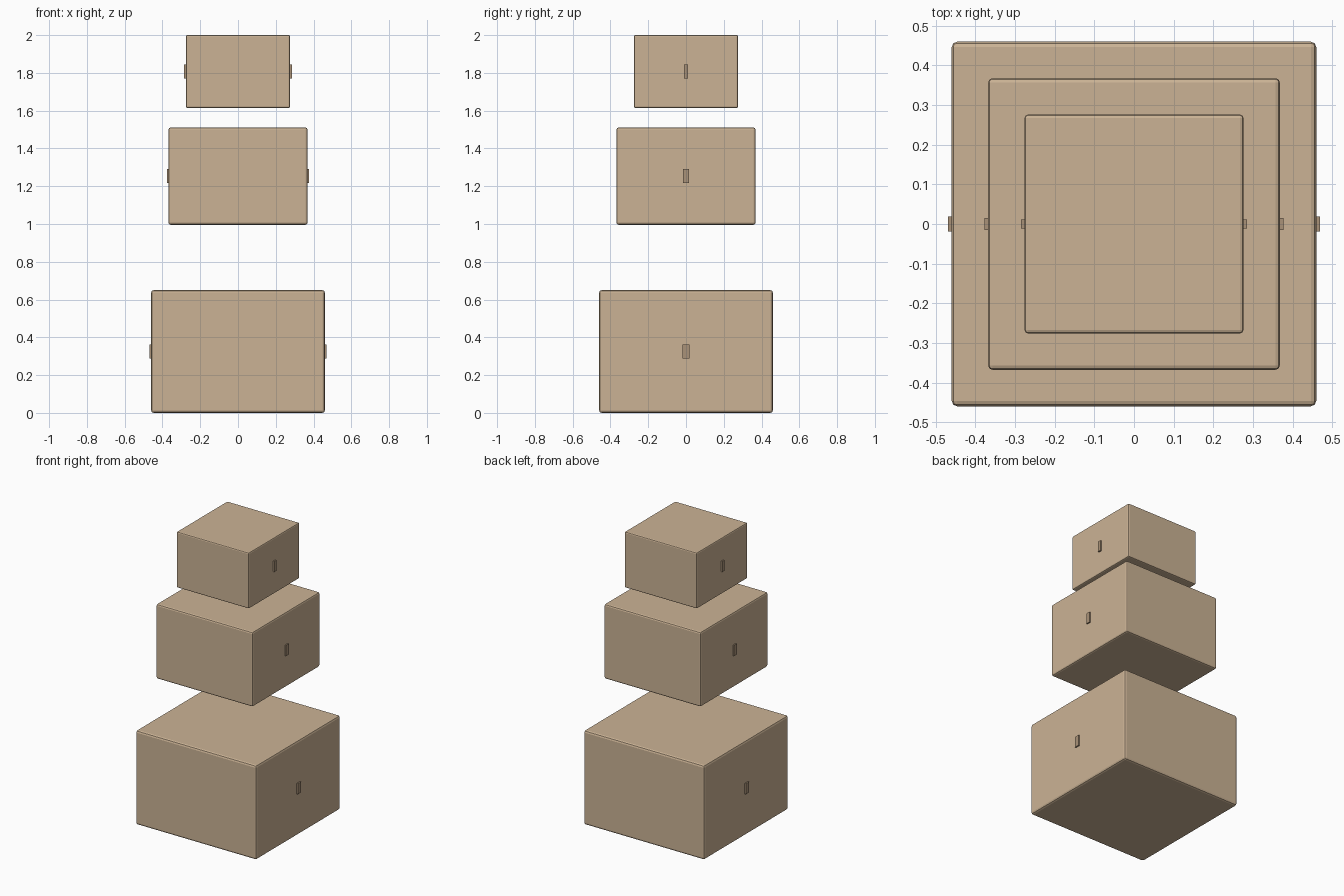
import bpy

if "Cube" in bpy.data.objects:
    bpy.data.objects.remove(bpy.data.objects["Cube"])


def material(name, rgb):
    m = bpy.data.materials.new(name)
    m.diffuse_color = (*rgb, 1)
    m.use_nodes = True
    m.node_tree.nodes["Principled BSDF"].inputs["Base Color"].default_value = m.diffuse_color
    return m


cardboard = material("cardboard", (0.60, 0.45, 0.30))
dark_card = material("dark_cardboard", (0.40, 0.29, 0.19))


def block(name, loc, dims, mat, bevel, segments):
    bpy.ops.mesh.primitive_cube_add(size=1, location=loc)
    ob = bpy.context.object
    ob.name = name
    ob.scale = dims
    bpy.ops.object.transform_apply(location=False, rotation=False, scale=True)
    ob.data.materials.append(mat)
    if bevel:
        mod = ob.modifiers.new("rounded_edges", 'BEVEL')
        mod.width = bevel
        mod.segments = segments
    return ob


# Three floating boxes, each with a small grip on both sides
for label, scale, bottom, top in (("bottom", 1.0, 0.0, 0.65),
                                  ("middle", 0.8, 0.996, 1.511),
                                  ("top", 0.6, 1.614, 2.0)):
    half = 0.46 * scale
    z = (bottom + top) / 2
    block(f"{label}_box", (0, 0, z), (2 * half, 2 * half, top - bottom),
          cardboard, 0.0138 * scale, 2)
    for side, s in (("left", -1), ("right", 1)):
        block(f"{label}_{side}_grip", (s * half, 0, z),
              (0.0184, 0.0368 * scale, 0.0736), dark_card, 0, 1)
